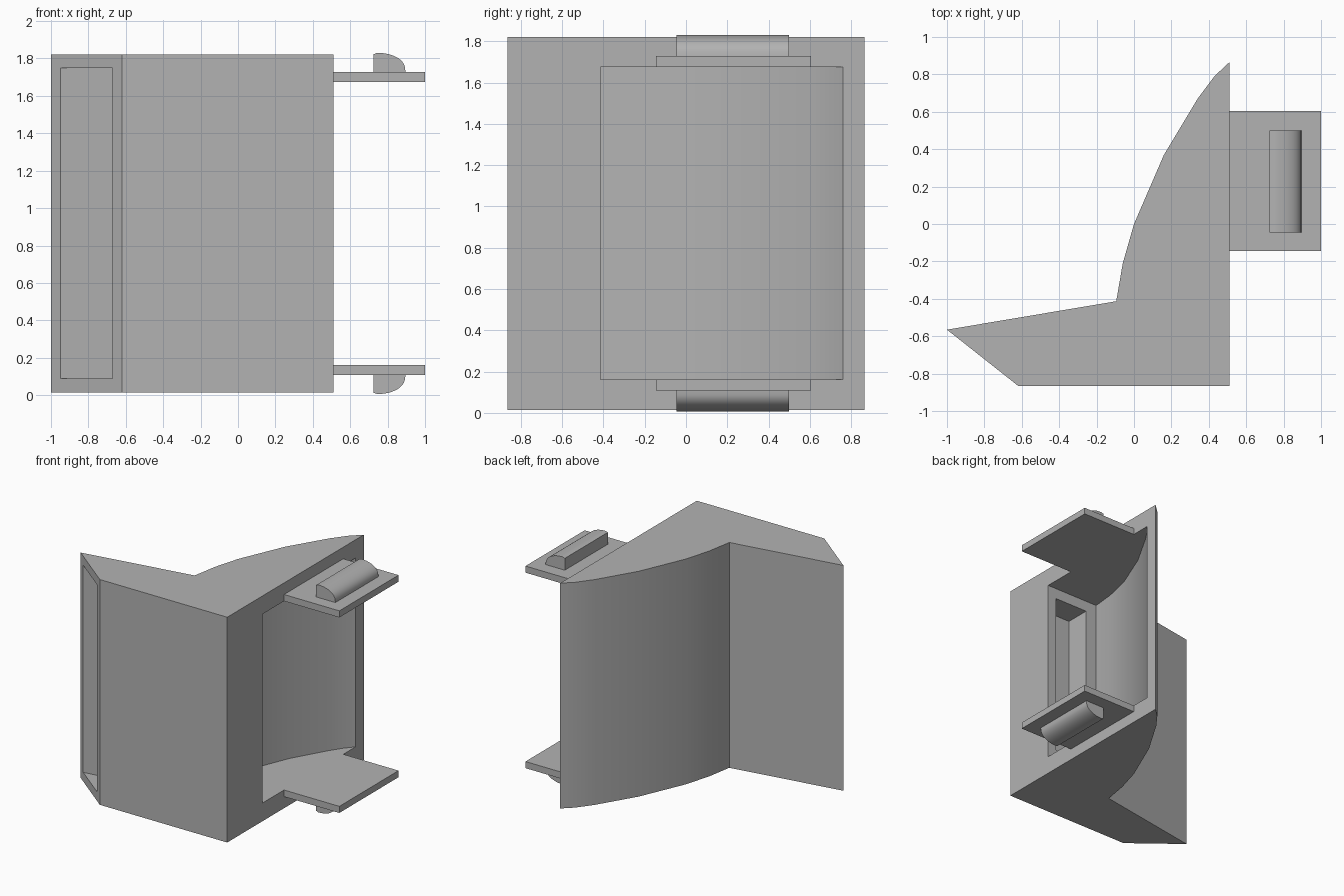
import bpy
import bmesh
import math

cube = bpy.data.objects.get("Cube")
if cube:
    bpy.data.objects.remove(cube, do_unlink=True)

# Single plain grey
grey = bpy.data.materials.new("plain_grey")
grey.use_nodes = True
GREY = (0.45, 0.45, 0.45, 1)
grey.diffuse_color = GREY
grey.node_tree.nodes["Principled BSDF"].inputs["Base Color"].default_value = GREY


def prism(name, profile, start, end, place):
    """Extrude a 2D profile; place(u, v, depth) maps it into space."""
    bm = bmesh.new()
    rings = [[bm.verts.new(place(u, v, d)) for u, v in profile] for d in (start, end)]
    bm.faces.new(rings[0])
    bm.faces.new(rings[1])
    n = len(profile)
    for i in range(n):
        j = (i + 1) % n
        bm.faces.new((rings[0][i], rings[0][j], rings[1][j], rings[1][i]))
    bmesh.ops.recalc_face_normals(bm, faces=bm.faces)
    mesh = bpy.data.meshes.new(name)
    bm.to_mesh(mesh)
    bm.free()
    mesh.materials.append(grey)
    obj = bpy.data.objects.new(name, mesh)
    bpy.context.collection.objects.link(obj)
    return obj


def upright(u, v, d):
    return (u, v, d)


def along_y(u, v, d):
    return (u, d, v)


def box_profile(x0, x1, y0, y1):
    return [(x0, y0), (x1, y0), (x1, y1), (x0, y1)]


def smooth(obj, degrees=30):
    bpy.ops.object.select_all(action="DESELECT")
    obj.select_set(True)
    bpy.context.view_layer.objects.active = obj
    bpy.ops.object.shade_smooth_by_angle(angle=math.radians(degrees))


MID = 0.918  # height of the mirror plane

# Main body with the swept back wall
body = prism("body", [
    (-1, -0.565), (-0.62, -0.865), (0.51, -0.865), (0.51, 0.865),
    (0.43, 0.79), (0.34, 0.67), (0.16, 0.37), (0, 0),
    (-0.06, -0.21), (-0.095, -0.413)], MID - 0.903, MID + 0.903, upright)

# Hollows: open side chamber, recess in its front wall, slanted corner pocket
chamber = [(0.6, -0.415), (0.6, 0.76), (0.51, 0.76), (0.45, 0.69), (0.39, 0.6),
           (0.23, 0.32), (0.1, 0), (0.05, -0.22), (0.03, -0.415)]
pocket = [(-0.99, -0.64), (-0.95, -0.605), (-0.55, -0.55),
          (-0.55, -0.825), (-0.67, -0.825), (-0.72, -0.83)]
hollows = [
    ("chamber_cutter", chamber, 0.757),
    ("recess_cutter", box_profile(0.13, 0.43, -0.62, -0.4), 0.67),
    ("pocket_cutter", pocket, 0.83),
]
bpy.context.view_layer.objects.active = body
for name, profile, half in hollows:
    cutter = prism(name, profile, MID - half, MID + half, upright)
    cut = body.modifiers.new(name, "BOOLEAN")
    cut.operation = "DIFFERENCE"
    cut.solver = "EXACT"
    cut.object = cutter
    bpy.ops.object.modifier_apply(modifier=cut.name)
    bpy.data.objects.remove(cutter, do_unlink=True)
smooth(body)

# Mounting tabs with snap ridges, mirrored top and bottom
ridge = [(0.725, 0.81), (0.725, 0.905)]
ridge += [(0.745 + 0.15 * math.sin(a), 0.81 + 0.102 * math.cos(a) ** 0.8)
          for a in [math.radians(90) * i / 10 for i in range(10)]] + [(0.895, 0.81)]
for label, side in (("upper", 1), ("lower", -1)):
    prism(label + "_tab", box_profile(0.51, 1, -0.145, 0.605),
          MID + side * 0.757, MID + side * 0.81, upright)
    profile = [(x, MID + side * h) for x, h in ridge]
    smooth(prism(label + "_ridge", profile, -0.045, 0.5, along_y))
